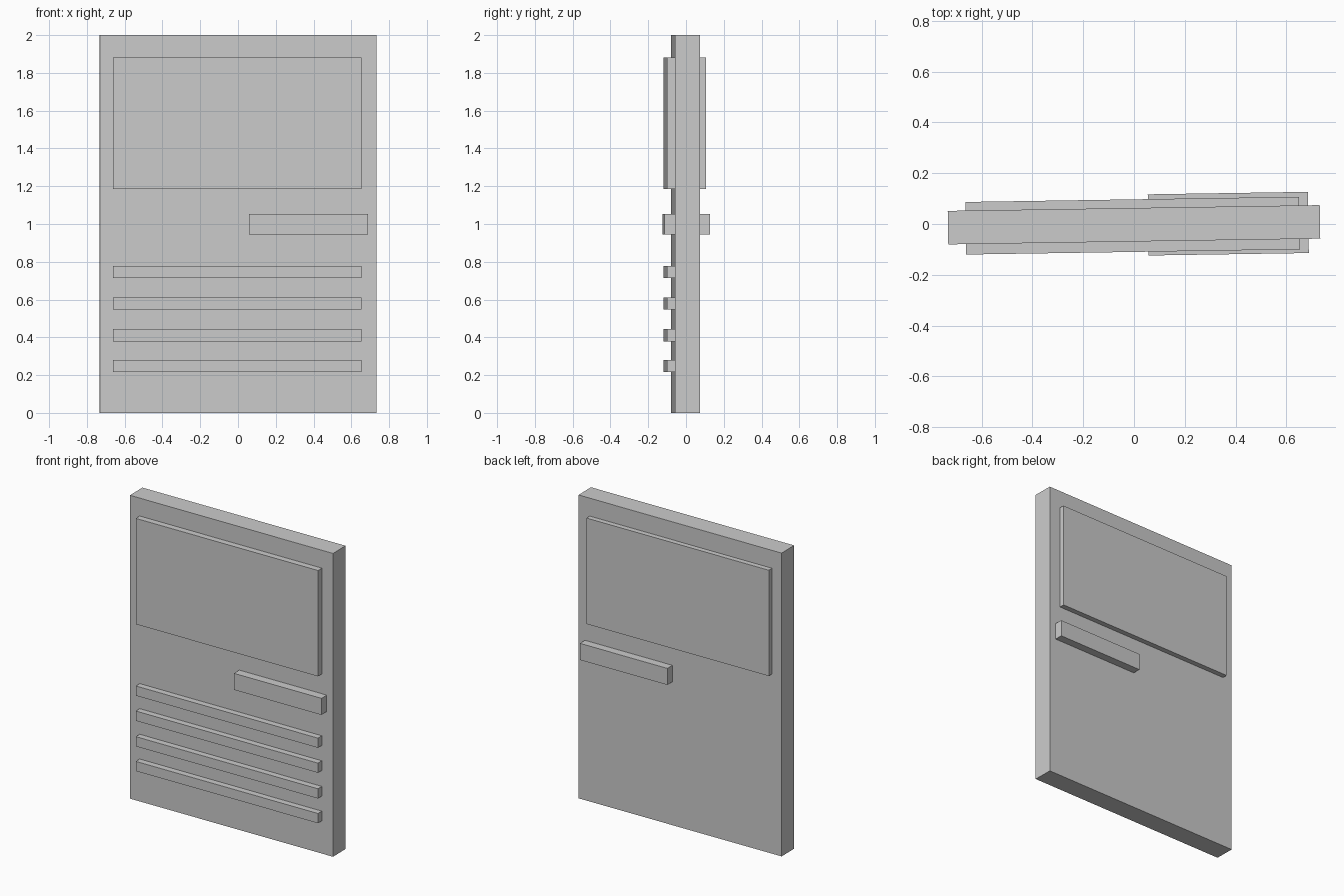
import bpy
import bmesh
from mathutils import Matrix, Vector

cube = bpy.data.objects.get("Cube")
if cube:
    bpy.data.objects.remove(cube, do_unlink=True)

# Single plain grey finish
grey = bpy.data.materials.new("plain_grey")
grey.use_nodes = True
colour = (0.6, 0.6, 0.6, 1.0)
grey.diffuse_color = colour
grey.node_tree.nodes["Principled BSDF"].inputs["Base Color"].default_value = colour

# The door stands very slightly ajar, so every part shares one small turn
SWING = Matrix.Translation((0, -0.003, 0)) @ Matrix.Rotation(0.0155, 4, "Z")


def box(name, x, y, z):
    """Flat-sided box from (low, high) ranges, turned with the door."""
    low, high = Vector((x[0], y[0], z[0])), Vector((x[1], y[1], z[1]))
    bm = bmesh.new()
    bmesh.ops.create_cube(bm, size=1)
    bmesh.ops.scale(bm, vec=high - low, verts=bm.verts)
    bmesh.ops.translate(bm, vec=(low + high) / 2, verts=bm.verts)
    bmesh.ops.transform(bm, matrix=SWING, verts=bm.verts)
    mesh = bpy.data.meshes.new(name)
    bm.to_mesh(mesh)
    bm.free()
    mesh.materials.append(grey)
    obj = bpy.data.objects.new(name, mesh)
    bpy.context.collection.objects.link(obj)
    return obj


HALF = 0.066          # half the slab thickness
BITE = 0.05           # raised parts start just inside the slab
PANEL_X = (-0.663, 0.652)

# Door slab
box("door_slab", (-0.733, 0.733), (-HALF, HALF), (0, 2))

# Window panel and push bar on both faces
for side, panel_y, bar_y in (
    ("front", (-0.107, -BITE), (-0.122, -BITE)),
    ("back", (BITE, 0.1), (BITE, 0.119)),
):
    box(side + "_window_panel", PANEL_X, panel_y, (1.184, 1.882))
    box(side + "_push_bar", (0.056, 0.687), bar_y, (0.945, 1.054))

# Vent slats on the lower front
for i, mid in enumerate((0.248, 0.411, 0.58, 0.745)):
    box(f"vent_slat_{i + 1}", PANEL_X, (-0.107, -BITE), (mid - 0.032, mid + 0.032))
